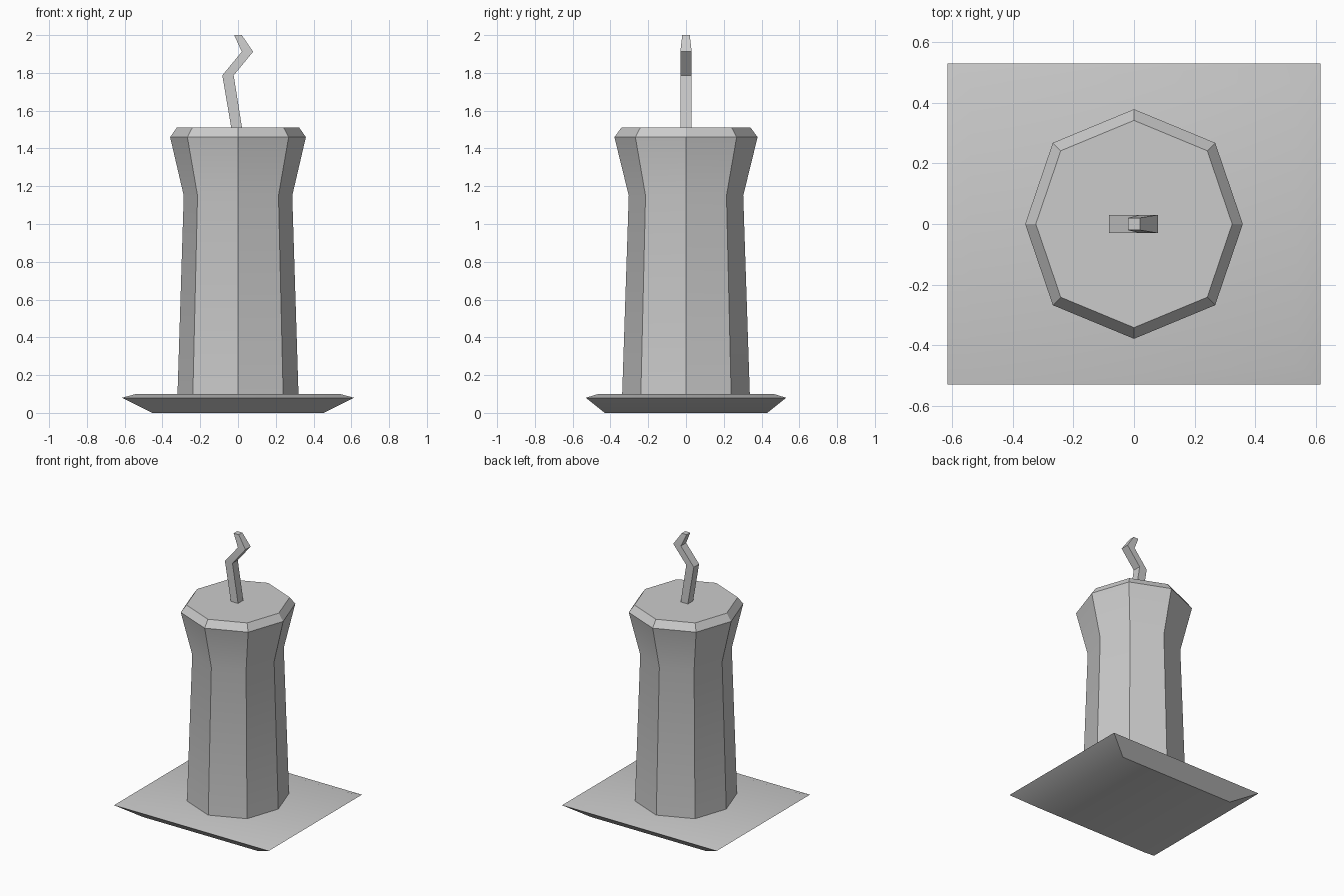
import bpy
import math

cube = bpy.data.objects.get("Cube")
if cube:
    bpy.data.objects.remove(cube, do_unlink=True)

# Single grey colour
grey = bpy.data.materials.new("plain_grey")
grey.use_nodes = True
colour = (0.6, 0.6, 0.6, 1)
grey.diffuse_color = colour
grey.node_tree.nodes["Principled BSDF"].inputs["Base Color"].default_value = colour


def loft(name, rings):
    """Skin a stack of equal-length rings, listed bottom to top, and cap both ends."""
    n = len(rings[0])
    verts = [p for ring in rings for p in ring]
    faces = [tuple(reversed(range(n))), tuple(range(len(verts) - n, len(verts)))]
    for r in range(len(rings) - 1):
        for i in range(n):
            j = (i + 1) % n
            faces.append((r * n + i, r * n + j, r * n + n + j, r * n + n + i))
    mesh = bpy.data.meshes.new(name)
    mesh.from_pydata(verts, [], faces)
    mesh.materials.append(grey)
    obj = bpy.data.objects.new(name, mesh)
    bpy.context.collection.objects.link(obj)
    bpy.ops.object.select_all(action='DESELECT')
    obj.select_set(True)
    bpy.context.view_layer.objects.active = obj
    bpy.ops.object.shade_smooth_by_angle(angle=math.radians(30))
    return obj


def rectangle(x0, x1, y, z):
    return [(x0, -y, z), (x1, -y, z), (x1, y, z), (x0, y, z)]


def octagon(radius, z):
    """Eight corners, with the two side corners pulled slightly inwards."""
    ring = []
    for i in range(8):
        a = i * math.pi / 4
        squash = 0.948 if i % 4 == 0 else 1
        ring.append((radius * squash * math.cos(a), radius * math.sin(a), z))
    return ring


# Plate: bevelled underside and a shallow sloping top
loft("base_plate", [rectangle(-x, x, y, z) for x, y, z in
                    [(0.455, 0.43, 0), (0.615, 0.53, 0.08), (0.54, 0.465, 0.1)]])

# Candle: tapered body flaring to a chamfered rim
loft("candle_body", [octagon(r, z) for r, z in
                     [(0.338, 0.095), (0.303, 1.15), (0.379, 1.46), (0.342, 1.51)]])

# Wick: crooked square strand
loft("wick", [rectangle(*ring) for ring in
              [(-0.035, 0.022, 0.03, 1.505), (-0.083, -0.023, 0.03, 1.787),
               (0.02, 0.08, 0.03, 1.912), (-0.02, 0.02, 0.02, 2.0)]])
